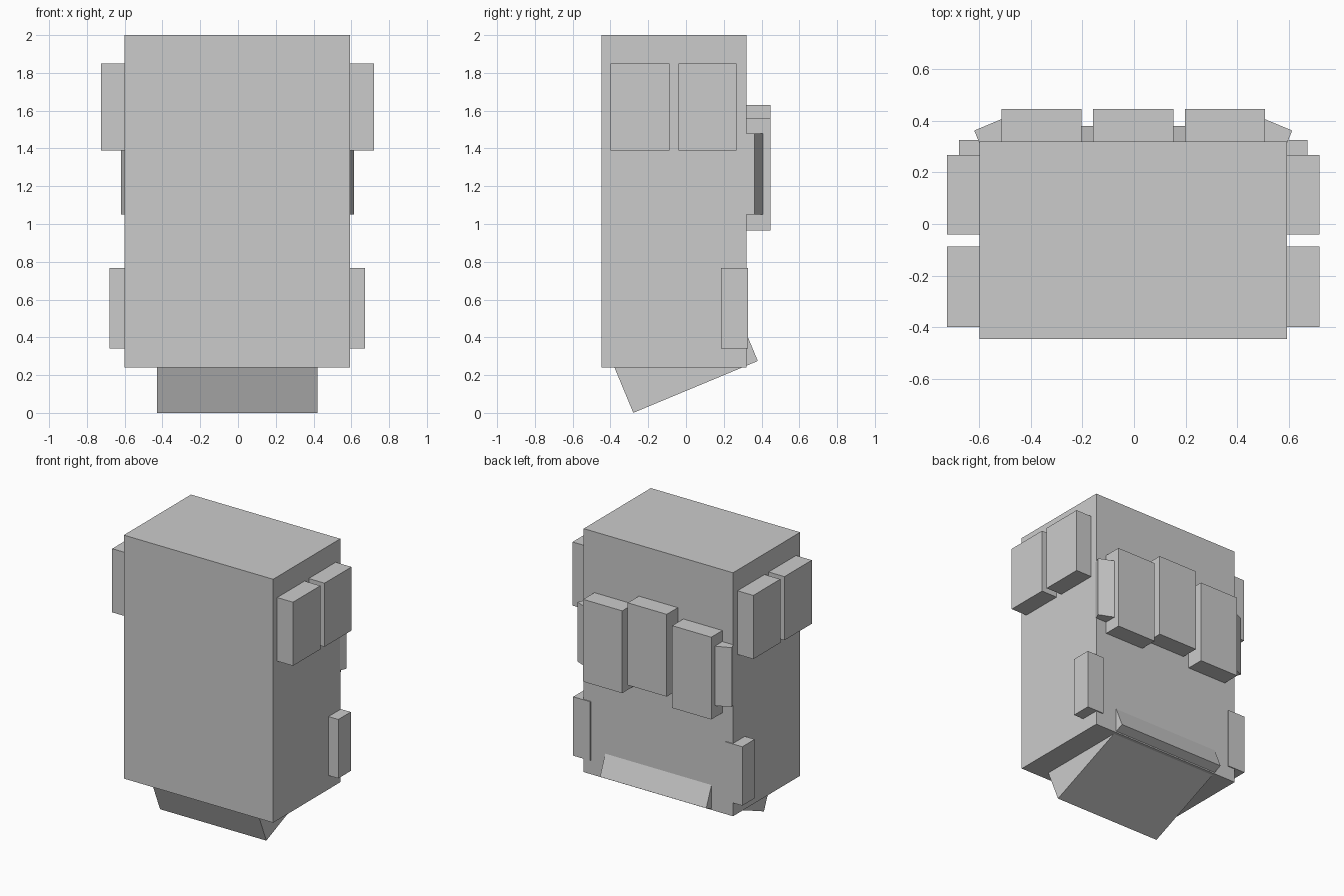
import bpy
from math import radians

cube = bpy.data.objects.get("Cube")
if cube:
    bpy.data.objects.remove(cube, do_unlink=True)

grey = bpy.data.materials.new("light_grey")
grey.use_nodes = True
colour = (0.6, 0.6, 0.6, 1)
grey.diffuse_color = colour
grey.node_tree.nodes["Principled BSDF"].inputs["Base Color"].default_value = colour

CENTRE = -0.003  # small sideways offset of the whole pack
TILT = radians(22.6)


def block(name, lo, hi, rot=(0, 0, 0)):
    """Box between two corners, turned about its own centre."""
    mid = [(a + b) / 2 for a, b in zip(lo, hi)]
    bpy.ops.mesh.primitive_cube_add(size=1, location=(mid[0] + CENTRE, mid[1], mid[2]), rotation=rot)
    ob = bpy.context.object
    ob.name = name
    ob.scale = [b - a for a, b in zip(lo, hi)]
    ob.data.materials.append(grey)
    return ob


def pair(name, lo, hi, turn=0):
    """The same box on both sides."""
    block("left_" + name, lo, hi, (0, 0, -turn))
    block("right_" + name, (-hi[0], lo[1], lo[2]), (-lo[0], hi[1], hi[2]), (0, 0, turn))


# Main body
block("body", (-0.597, -0.447, 0.24), (0.597, 0.32, 2.0))

# Upper side pouches and lower corner pouches
pair("front_side_pouch", (0.56, -0.4, 1.39), (0.723, -0.088, 1.85))
pair("rear_side_pouch", (0.56, -0.04, 1.39), (0.723, 0.268, 1.85))
pair("lower_corner_pouch", (0.54, 0.185, 0.34), (0.676, 0.327, 0.766))

# Back row: two outer pouches, a higher middle one, and slanted end pouches
pair("back_pouch", (0.2, 0.27, 0.965), (0.512, 0.447, 1.56))
block("middle_back_pouch", (-0.156, 0.27, 1.035), (0.156, 0.447, 1.63))
pair("slanted_back_pouch", (0.396, 0.257, 1.05), (0.596, 0.407, 1.48), TILT)

# Tilted box under the body
block("tilted_base", (-0.425, -0.364, 0.126), (0.425, 0.35, 0.426), (TILT, 0, 0))
